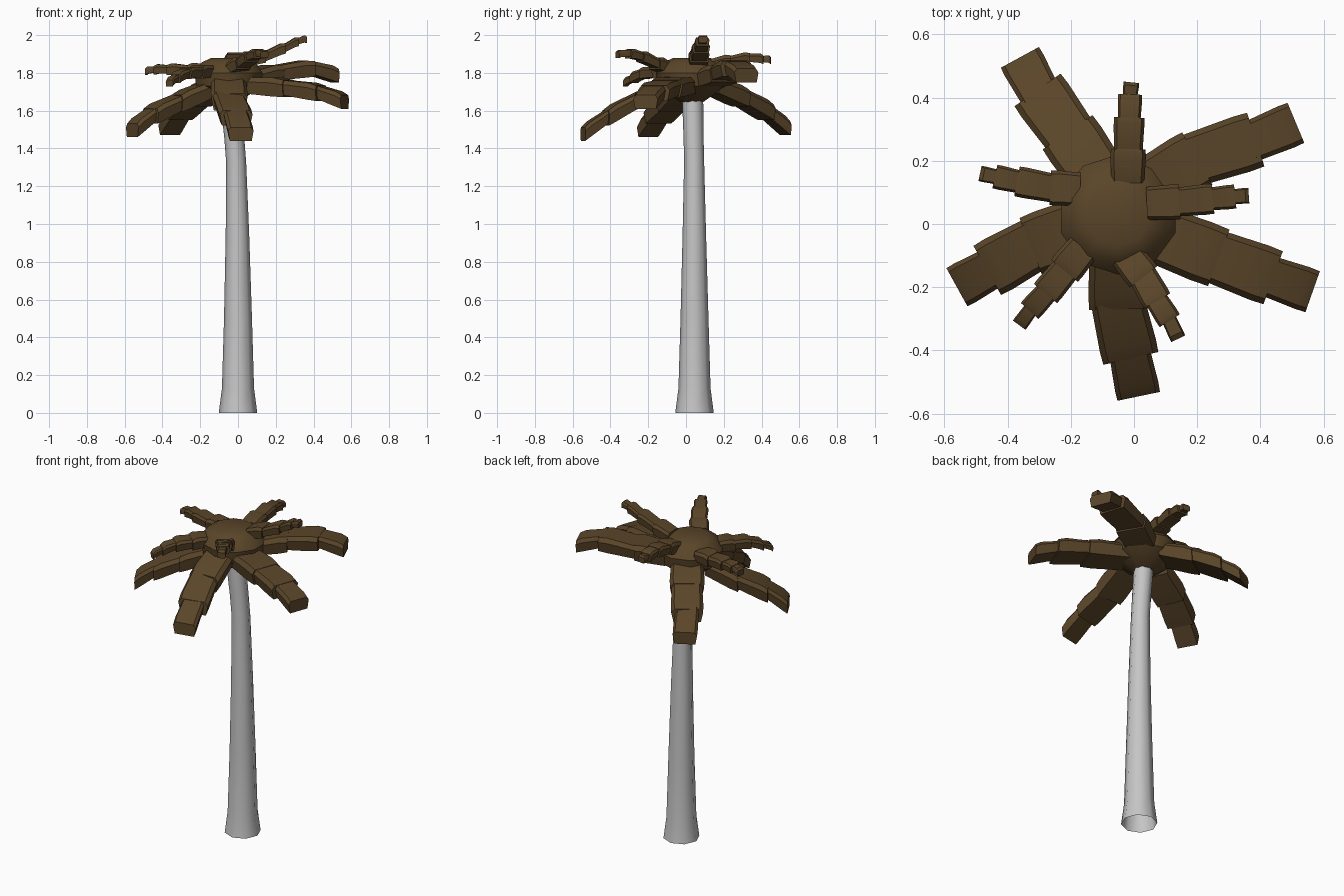
import bpy, bmesh, math
from mathutils import Vector

if "Cube" in bpy.data.objects:
    bpy.data.objects.remove(bpy.data.objects["Cube"])


def material(name, rgb):
    m = bpy.data.materials.new(name)
    m.diffuse_color = (*rgb, 1)
    m.use_nodes = True
    m.node_tree.nodes["Principled BSDF"].inputs["Base Color"].default_value = m.diffuse_color
    return m


GREY = material("pale_grey_bark", (0.56, 0.56, 0.56))
BROWN = material("dark_brown_leaf", (0.102, 0.06, 0.022))


def loft(bm, rings, cap_start=True, cap_end=True):
    """Skin a list of equal-length point rings."""
    loops = [[bm.verts.new(p) for p in r] for r in rings]
    n = len(loops[0])
    for a, b in zip(loops, loops[1:]):
        for i in range(n):
            j = (i + 1) % n
            bm.faces.new((a[i], a[j], b[j], b[i]))
    if cap_start:
        bm.faces.new(loops[0])
    if cap_end:
        bm.faces.new(loops[-1])


def finish(name, bm, mat, angle):
    bmesh.ops.recalc_face_normals(bm, faces=bm.faces)
    me = bpy.data.meshes.new(name)
    bm.to_mesh(me)
    bm.free()
    me.materials.append(mat)
    ob = bpy.data.objects.new(name, me)
    bpy.context.collection.objects.link(ob)
    bpy.ops.object.select_all(action='DESELECT')
    ob.select_set(True)
    bpy.context.view_layer.objects.active = ob
    bpy.ops.object.shade_smooth_by_angle(angle=math.radians(angle))
    return ob


def circle(cx, cy, z, r, n, turn=0.0):
    return [(cx + r * math.cos(turn + math.tau * i / n),
             cy + r * math.sin(turn + math.tau * i / n), z) for i in range(n)]


# Trunk: flared octagonal tube, open at the foot, bending at the top
bm = bmesh.new()
trunk = [(0, .045, 0, .102), (0, .045, .13, .085), (0, .045, .5, .074),
         (-.003, .044, .95, .062), (-.01, .043, 1.33, .053),
         (-.02, .04, 1.46, .053), (-.04, .035, 1.67, .056)]
loft(bm, [circle(x, y, z, r, 8) for x, y, z, r in trunk], cap_start=False)
finish("trunk", bm, GREY, 50)

# Crown core: low five-cornered lump where the leaves meet
bm = bmesh.new()
core = [(1.645, .06), (1.73, .18), (1.80, .19), (1.855, .15), (1.878, .10)]
loft(bm, [circle(-.05, .03, z, r, 10, math.radians(18)) for z, r in core])
finish("crown_core", bm, BROWN, 40)


def section(p, side, w, t):
    """Six-sided leaf cross-section hanging below the top point p."""
    shape = [(-.5, -.28), (-.4, 0), (.4, 0), (.5, -.28), (.43, -1), (-.43, -1)]
    return [p + side * (s * w) + Vector((0, 0, v * t)) for s, v in shape]


def leaf(name, path, widths, thick):
    """Row of overlapping tiles; path holds the top of each joint."""
    bm = bmesh.new()
    pts = [Vector(p) for p in path]
    for k, (w, t) in enumerate(zip(widths, thick)):
        a, b = pts[k], pts[k + 1]
        d = b - a
        side = Vector((d.y, -d.x, 0)).normalized()
        start = a - d * (.15 if k else 0) - Vector((0, 0, .012))
        rings = [section(start, side, w * .93, t * .85),
                 section(a + d * .75, side, w, t),
                 section(b - Vector((0, 0, .008)), side, w * .98, t * .9)]
        loft(bm, rings)
    finish(name, bm, BROWN, 35)


# Large drooping leaves: start and three tile ends
large = [
    [(-.10, .13, 1.79), (-.21, .29, 1.72), (-.305, .424, 1.64), (-.361, .527, 1.55)],
    [(.05, .12, 1.82), (.20, .207, 1.85), (.385, .267, 1.87), (.512, .32, 1.83)],
    [(.04, -.02, 1.79), (.268, -.107, 1.77), (.44, -.17, 1.74), (.565, -.214, 1.69)],
    [(-.05, -.09, 1.80), (-.046, -.27, 1.70), (-.01, -.425, 1.61), (.015, -.545, 1.52)],
    [(-.15, 0, 1.77), (-.327, -.07, 1.69), (-.464, -.147, 1.62), (-.56, -.20, 1.54)],
]
for i, p in enumerate(large):
    leaf(f"large_leaf_{i + 1}", p, (.195, .182, .14), (.10, .09, .08))

# Small upper leaves: start and four tile ends
small = [
    [(-.02, .13, 1.885), (-.018, .237, 1.90), (-.015, .337, 1.912), (-.012, .41, 1.90), (-.008, .448, 1.89)],
    [(.04, .065, 1.90), (.145, .07, 1.925), (.25, .08, 1.965), (.32, .087, 1.995), (.363, .09, 2.0)],
    [(-.03, -.09, 1.86), (.03, -.167, 1.89), (.073, -.243, 1.92), (.113, -.306, 1.93), (.14, -.363, 1.92)],
    [(-.16, -.075, 1.85), (-.22, -.148, 1.84), (-.28, -.22, 1.83), (-.33, -.275, 1.80), (-.363, -.32, 1.77)],
    [(-.17, .11, 1.86), (-.265, .115, 1.85), (-.37, .135, 1.85), (-.44, .15, 1.845), (-.487, .16, 1.83)],
]
for i, p in enumerate(small):
    leaf(f"small_leaf_{i + 1}", p, (.112, .097, .077, .05), (.07, .06, .05, .038))
